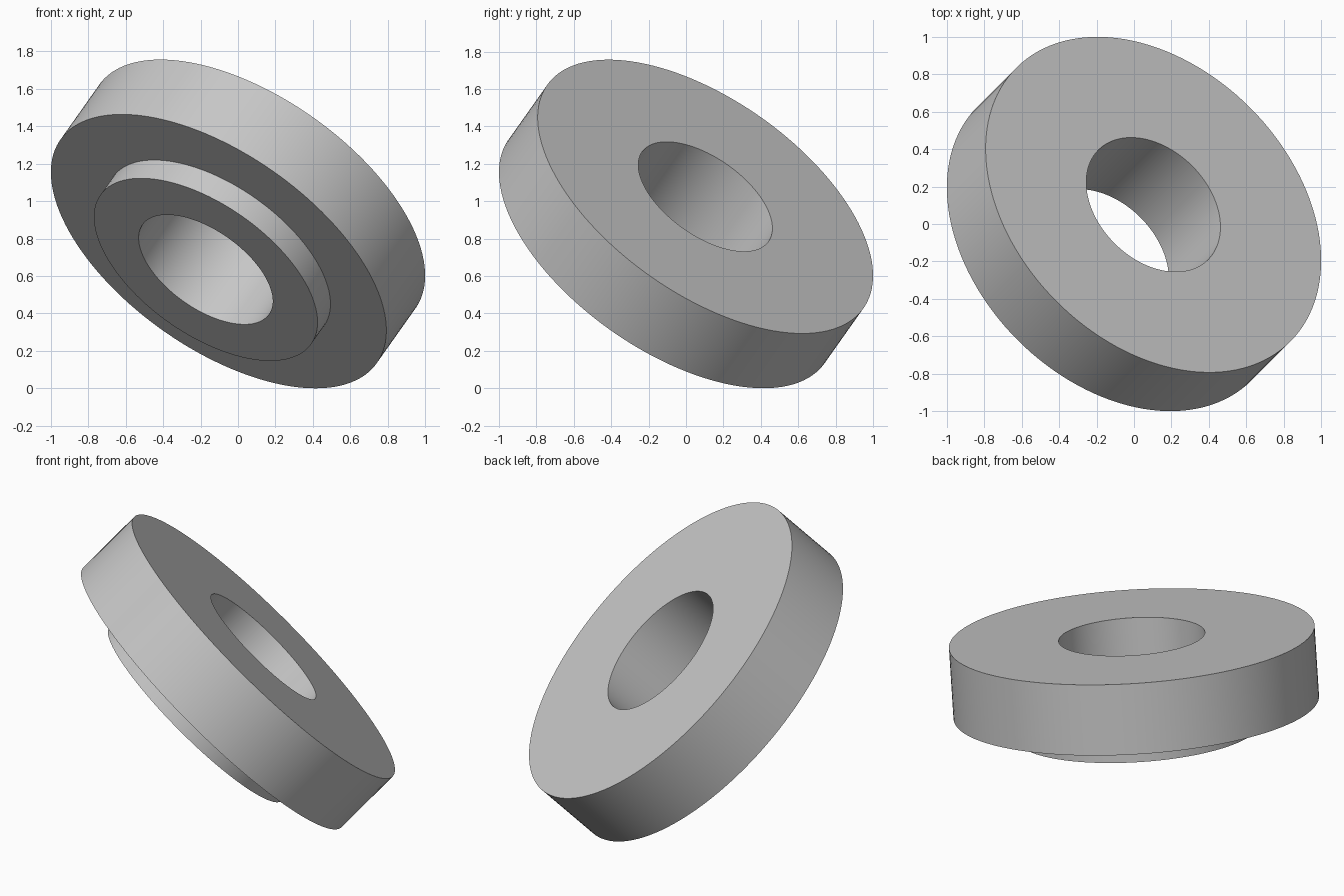
import bpy
import bmesh
import math
from mathutils import Vector

cube = bpy.data.objects.get("Cube")
if cube:
    bpy.data.objects.remove(cube, do_unlink=True)

# One plain grey for the whole part
grey = bpy.data.materials.new("plain grey")
grey.use_nodes = True
colour = (0.58, 0.58, 0.58, 1)
grey.diffuse_color = colour
grey.node_tree.nodes["Principled BSDF"].inputs["Base Color"].default_value = colour

# Proportions, in units of the design
UNIT = 2 / (15 * (math.sqrt(3) + 0.4 * 0.5))
DISC_R, BOSS_R, BORE_R = 15 * UNIT, 10 * UNIT, 6 * UNIT
HALF, BOSS_H = 3 * UNIT, 2 * UNIT
SEGMENTS = 128


def lathe(name, profile):
    """Turn a closed (radius, height) profile around z."""
    bm = bmesh.new()
    rings = []
    for r, z in profile:
        rings.append([bm.verts.new((r * math.cos(a), r * math.sin(a), z))
                      for a in (math.tau * i / SEGMENTS for i in range(SEGMENTS))])
    for k, ring in enumerate(rings):
        above = rings[(k + 1) % len(rings)]
        for i in range(SEGMENTS):
            j = (i + 1) % SEGMENTS
            bm.faces.new((ring[i], ring[j], above[j], above[i]))
    bmesh.ops.recalc_face_normals(bm, faces=bm.faces)
    mesh = bpy.data.meshes.new(name)
    bm.to_mesh(mesh)
    bm.free()
    mesh.materials.append(grey)
    obj = bpy.data.objects.new(name, mesh)
    bpy.context.collection.objects.link(obj)
    return obj


# Flanged ring: wide disc, low boss underneath, bore straight through
ring = lathe("flanged_ring", [
    (BORE_R, -HALF - BOSS_H),
    (BOSS_R, -HALF - BOSS_H),
    (BOSS_R, -HALF),
    (DISC_R, -HALF),
    (DISC_R, HALF),
    (BORE_R, HALF),
])

# Tilt the axis, then rest the lower rim on the ground
axis = Vector((0.5, 0.5, math.sqrt(0.5)))
ring.rotation_mode = 'QUATERNION'
ring.rotation_quaternion = Vector((0, 0, 1)).rotation_difference(axis)
ring.location.z = (DISC_R + HALF) * math.sqrt(0.5)

# Smooth walls with sharp rims
bpy.ops.object.select_all(action='DESELECT')
ring.select_set(True)
bpy.context.view_layer.objects.active = ring
bpy.ops.object.shade_smooth_by_angle(angle=math.radians(30))
